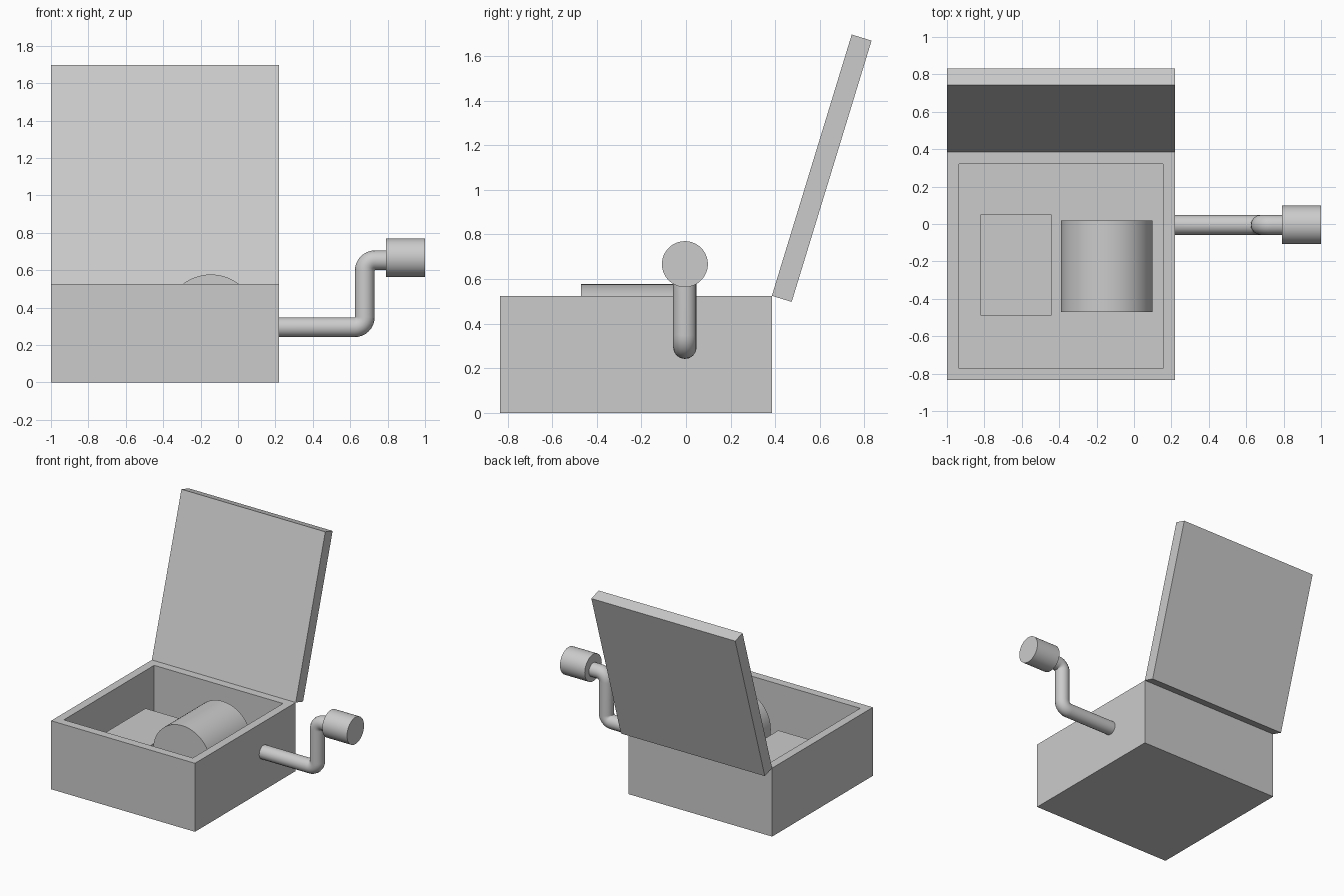
import bpy, bmesh
from math import pi, sin, cos, radians
from mathutils import Vector

if "Cube" in bpy.data.objects:
    bpy.data.objects.remove(bpy.data.objects["Cube"])


def box(name, lo, hi):
    lo, hi = Vector(lo), Vector(hi)
    bpy.ops.mesh.primitive_cube_add(size=1)
    ob = bpy.context.object
    ob.name = name
    for v in ob.data.vertices:
        v.co = [(lo[i] + hi[i]) / 2 + v.co[i] * (hi[i] - lo[i]) for i in range(3)]
    return ob


def cylinder(name, centre, radius, length, rotation):
    bpy.ops.mesh.primitive_cylinder_add(vertices=64, radius=radius, depth=length,
                                        location=centre, rotation=rotation)
    ob = bpy.context.object
    ob.name = name
    bpy.ops.object.shade_smooth_by_angle(angle=radians(35))
    return ob


# open case: inset the top face and push it down to the floor
case = box("case", (-1, -0.835, 0), (0.22, 0.385, 0.525))
bm = bmesh.new()
bm.from_mesh(case.data)
top = max(bm.faces, key=lambda f: f.calc_center_median().z)
bmesh.ops.inset_region(bm, faces=[top], thickness=0.09)
well = bmesh.ops.extrude_discrete_faces(bm, faces=[top])["faces"][0]
for v in well.verts:
    v.co.z = 0.09
bm.to_mesh(case.data)
bm.free()

# lid hinged on the back top edge, leaning backwards
lid = box("lid", (-0.61, 0, 0), (0.61, 0.093, 1.225))
lid.location = (-0.39, 0.385, 0.525)
lid.rotation_euler.x = -radians(17)

# mechanism inside the case
box("comb_block", (-0.82, -0.49, 0.09), (-0.44, 0.05, 0.33))
cylinder("drum", (-0.145, -0.225, 0.332), 0.245, 0.49, (pi / 2, 0, 0))

# crank handle: round tube along a path with two bent corners
bend, x_arm, z_low, z_high = 0.055, 0.678, 0.295, 0.653
path = [(0.19, z_low)]
for i in range(9):
    a = -pi / 2 + i * pi / 16
    path.append((x_arm - bend + bend * cos(a), z_low + bend + bend * sin(a)))
for i in range(9):
    a = pi - i * pi / 16
    path.append((x_arm + bend + bend * cos(a), z_high - bend + bend * sin(a)))
path.append((0.82, z_high))
curve = bpy.data.curves.new("crank", 'CURVE')
curve.dimensions = '3D'
curve.bevel_depth = 0.053
curve.bevel_resolution = 6
curve.use_fill_caps = True
spline = curve.splines.new('POLY')
spline.points.add(len(path) - 1)
for p, (x, z) in zip(spline.points, path):
    p.co = (x, -0.005, z, 1)
spline.use_smooth = True
crank = bpy.data.objects.new("crank", curve)
bpy.context.collection.objects.link(crank)

# crank knob
cylinder("crank_knob", (0.895, -0.005, 0.667), 0.103, 0.21, (0, pi / 2, 0))
